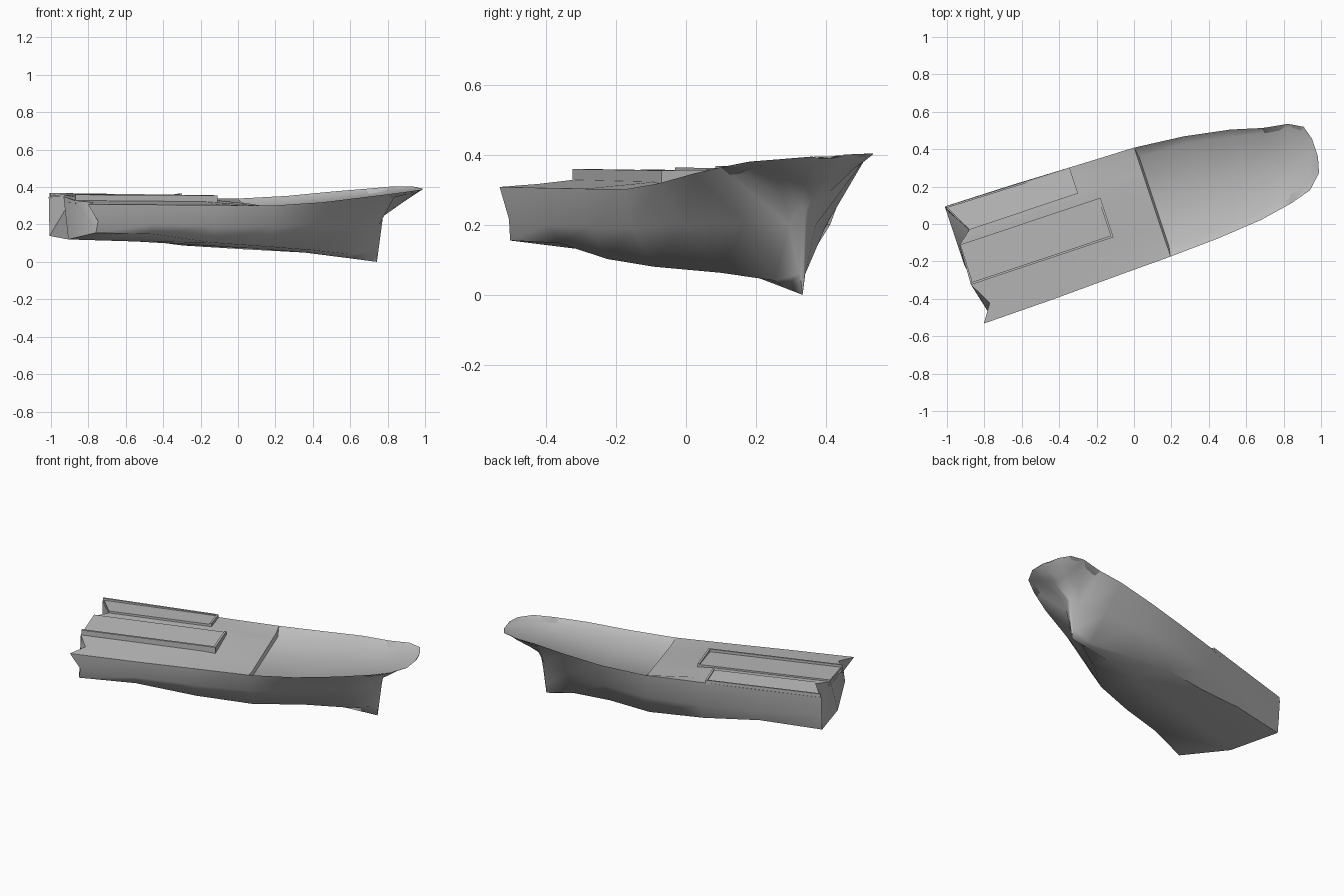
import bpy, bmesh, math
from mathutils import Matrix

cube = bpy.data.objects.get("Cube")
if cube:
    bpy.data.objects.remove(cube)

grey = bpy.data.materials.new("hull_grey")
grey.use_nodes = True
grey.diffuse_color = (0.5, 0.5, 0.5, 1)
grey.node_tree.nodes["Principled BSDF"].inputs["Base Color"].default_value = (0.5, 0.5, 0.5, 1)

# The boat lies at an angle; its upper works heel to starboard, its bottom slightly to port
PLACE = Matrix.Rotation(math.radians(18.5), 4, "Z") @ Matrix.Translation((0, 0.08, 0))


def place(p):
    u, v, z = p
    heel = min(.06, max(-.03, .5 * (z - .2)))
    return PLACE @ Matrix.Translation((u, v, max(0, z + heel * v))).to_translation()


def finish(name, bm, angle):
    mesh = bpy.data.meshes.new(name)
    bm.to_mesh(mesh)
    bm.free()
    mesh.materials.append(grey)
    obj = bpy.data.objects.new(name, mesh)
    bpy.context.collection.objects.link(obj)
    bpy.ops.object.select_all(action="DESELECT")
    obj.select_set(True)
    bpy.context.view_layer.objects.active = obj
    bpy.ops.object.shade_smooth_by_angle(angle=math.radians(angle))
    return obj


def loft(name, rows, flip=False, angle=40):
    """Skin a list of rows holding equal numbers of points."""
    bm = bmesh.new()
    grid = [[bm.verts.new(place(p)) for p in row] for row in rows]
    for a, b in zip(grid, grid[1:]):
        for c in range(len(a) - 1):
            quad = [a[c], b[c], b[c + 1], a[c + 1]]
            bm.faces.new(quad[::-1] if flip else quad)
    bmesh.ops.remove_doubles(bm, verts=bm.verts, dist=0.0005)
    return finish(name, bm, angle)


def slab(name, corners, base=.315):
    """Raised panel: corners give (u, v, top height)."""
    bm = bmesh.new()
    low = [bm.verts.new(place((u, v, base))) for u, v, z in corners]
    top = [bm.verts.new(place(p)) for p in corners]
    bm.faces.new(top)
    bm.faces.new(low[::-1])
    for i in range(4):
        j = (i + 1) % 4
        bm.faces.new((low[i], low[j], top[j], top[i]))
    bmesh.ops.recalc_face_normals(bm, faces=bm.faces)
    return finish(name, bm, 30)


# Stations: u, keel height, sheer offset, then (half width, height) of chine, side, sheer
stations = [
    (-.93, .12, 0, (.315, .147), (.322, .22), (.33, .328)),
    (-.55, .109, 0, (.28, .14), (.312, .2), (.325, .325)),
    (-.2, .09, 0, (.25, .095), (.30, .19), (.315, .322)),
    (.13, .07, 0, (.22, .074), (.285, .19), (.307, .32)),
    (.4, .05, -.008, (.11, .06), (.22, .2), (.288, .336)),
    (.65, .02, -.02, (.03, .04), (.125, .2), (.255, .363)),
    (.81, .0, -.028, (.008, .06), (.04, .2), (.218, .379)),
    (.84, .24, -.028, (.015, .25), (.07, .29), (.212, .382)),
    (.95, .315, -.02, (.04, .325), (.11, .355), (.187, .393)),
    (1.025, .37, -.005, (.05, .376), (.09, .386), (.13, .396)),
    (1.047, .39, 0, (.02, .391), (.035, .394), (.05, .398)),
]


def sheer(st):
    u, shift, (w, z) = st[0], st[2], st[5]
    return (u, shift - w, z), (u, shift + w, z)


def ring(st):
    u, keel = st[:2]
    starboard, port = sheer(st)
    half = st[3:5]
    # the starboard quarter is cut away below the rail
    cut = (.06, .05) if st is stations[0] else (0, 0)
    return ([starboard, (u + cut[0], -half[1][0], half[1][1]), (u + cut[1], -half[0][0], half[0][1]),
             (u, 0, keel)] + [(u, w, z) for w, z in half] + [port])


rings = [ring(s) for s in stations]
loft("hull", rings, flip=True, angle=60)

# Main deck from the stern to the break, its aft edge notched
columns = (-.235, -.11, .11, .17, .25)
notches = (.065, 0, .01, .085, .04)
crown = (.003, .007, .014, .014, .006)


def deck_row(st):
    starboard, port = sheer(st)
    aft, fore = st is stations[0], st is stations[3]
    inner = [(st[0] + (n if aft else 0), v, port[2] + (-.015 if fore else c))
             for v, n, c in zip(columns, notches, crown)]
    return [starboard] + inner + [port]


main_rows = [deck_row(s) for s in stations[:4]]
loft("main_deck", main_rows)
loft("transom", [rings[0], main_rows[0]])

# Sunken foredeck inside the bulwarks, rising to the bow: half width and height by station
floor = [(.25, .285), (.25, .303), (.215, .335), (.19, .355), (.185, .358),
         (.16, .38), (.10, .39), (.04, .395)]
fore_rows = []
for st, (fw, fz) in zip(stations[3:], floor):
    starboard, port = sheer(st)
    u, shift = st[0], st[2]
    if st is stations[3]:
        u += .01
    fore_rows.append([starboard, (u, shift - fw, fz), (u, shift, fz),
                      (u, shift + fw, fz), port])
loft("foredeck", fore_rows)

# Small step down at the break of the deck
edge = main_rows[-1]
loft("deck_break", [[edge[i] for i in (0, 1, 3, 5, 6)], fore_rows[0]])

# Bow cap closing the last section
loft("bow_cap", [[rings[-1][i] for i in (0, 3, 6)],
                 [fore_rows[-1][i] for i in (0, 2, 4)]], flip=True)

# Central hatch: sloping floor with a rim to starboard and forward
slab("hatch_floor", [(-.92, -.1, .352), (-.13, -.1, .346), (-.13, .11, .346), (-.916, .11, .352)])
slab("hatch_side_rim", [(-.926, -.112, .366), (-.126, -.112, .362),
                        (-.126, -.1, .362), (-.926, -.1, .366)])
slab("hatch_front_rim", [(-.138, -.11, .362), (-.126, -.11, .362),
                         (-.126, .11, .352), (-.138, .11, .352)])

# Port side panel with a rim along the rail and forward
slab("port_panel_floor", [(-.845, .17, .354), (-.235, .17, .35),
                          (-.235, .315, .333), (-.92, .325, .336)])
slab("port_rail_rim", [(-.925, .319, .349), (-.234, .306, .34),
                       (-.234, .316, .34), (-.925, .329, .349)])
slab("port_front_rim", [(-.244, .17, .356), (-.232, .17, .356),
                        (-.232, .315, .34), (-.244, .315, .34)])
